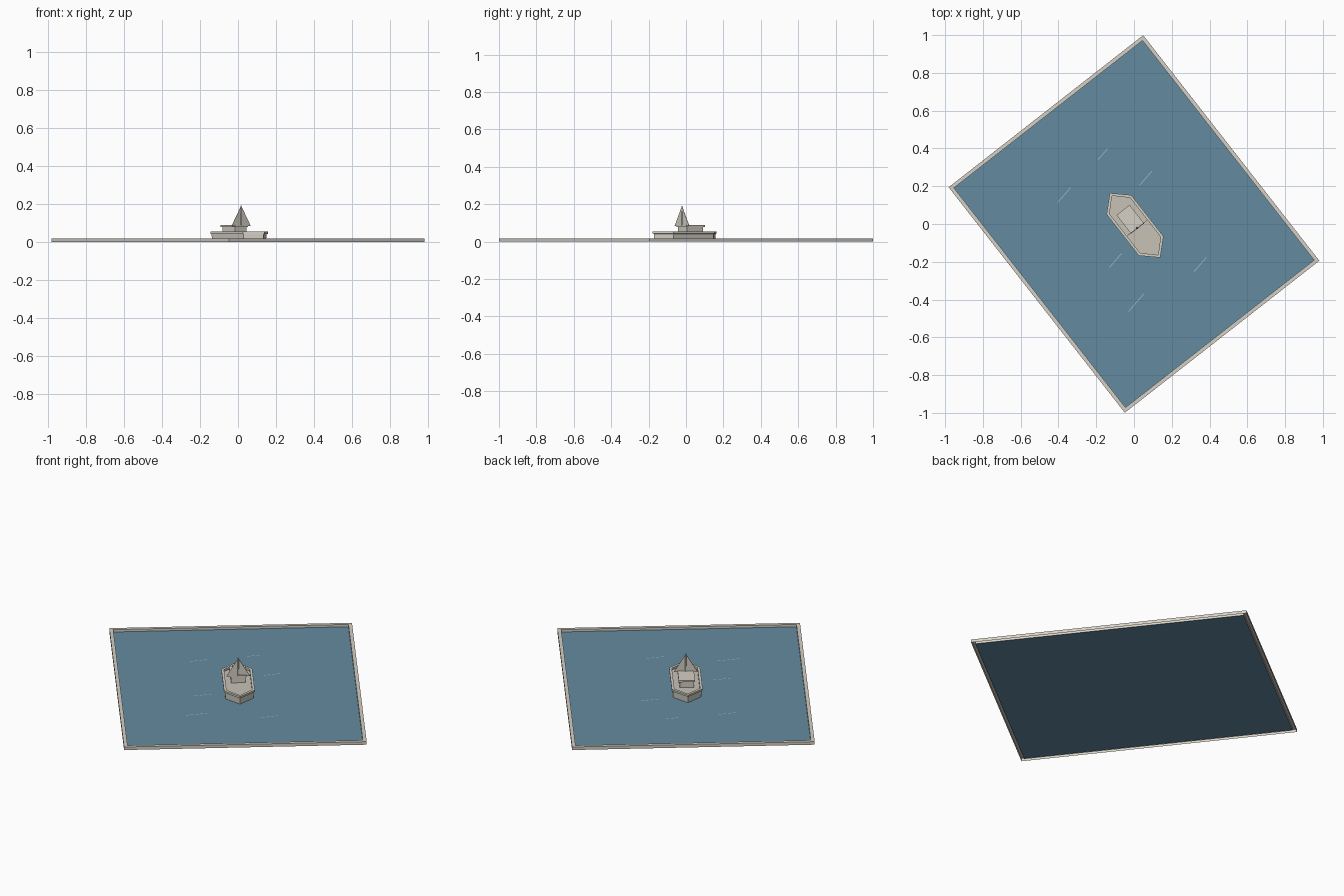
import bpy, bmesh, math
from mathutils import Matrix, Vector

if "Cube" in bpy.data.objects:
    bpy.data.objects.remove(bpy.data.objects["Cube"])

ROT = Matrix.Rotation(math.radians(-52), 4, 'Z')   # whole model is turned on the grid


def material(name, rgb):
    m = bpy.data.materials.new(name)
    m.diffuse_color = (*rgb, 1)
    m.use_nodes = True
    m.node_tree.nodes["Principled BSDF"].inputs["Base Color"].default_value = m.diffuse_color
    return m


STONE = material("pale_stone", (0.66, 0.63, 0.56))
DECK = material("deck_tan", (0.58, 0.54, 0.47))
WATER = material("water_blue", (0.127, 0.258, 0.352))
FOAM = material("ripple_white", (0.35, 0.5, 0.6))


def finish(name, bm, mat, rot=ROT):
    me = bpy.data.meshes.new(name)
    bm.transform(rot)
    bm.normal_update()
    bm.to_mesh(me)
    bm.free()
    me.materials.append(mat)
    ob = bpy.data.objects.new(name, me)
    bpy.context.collection.objects.link(ob)
    return ob


def loft(name, rings, mat, bottom=False, top=False):
    """Skin a stack of (outline, z) rings, optionally capping the ends."""
    bm = bmesh.new()
    rows = [[bm.verts.new((x, y, z)) for x, y in pts] for pts, z in rings]
    n = len(rows[0])
    for a, b in zip(rows, rows[1:]):
        for i in range(n):
            j = (i + 1) % n
            bm.faces.new((a[i], a[j], b[j], b[i]))
    if bottom:
        bm.faces.new(rows[0][::-1])
    if top:
        bm.faces.new(rows[-1])
    return finish(name, bm, mat)


def rect(x0, x1, y):
    return [(x0, -y), (x1, -y), (x1, y), (x0, y)]


def hull(d):
    """Hexagonal hull outline, shrunk by d."""
    s, t = 0.083 - d, 0.217 - 1.3 * d
    c, k = 0.009, 0.139 - 0.55 * d
    return [(c + t, 0), (c + k, s), (c - k, s), (c - t, 0), (c - k, -s), (c + k, -s)]


# Basin kerb, open underneath, and the water sheet
L, W, K = 0.7575, 0.6535, 0.02
outer, inner = rect(-L, L, W), rect(-L + K, L - K, W - K)
loft("basin_kerb", [(outer, 0), (outer, 0.018), (inner, 0.018), (inner, 0.0)], STONE)
loft("water", [(inner, 0.004)], WATER, top=True)

# Ripples lying on the water (already in grid coordinates)
bm = bmesh.new()
for x, y, l in [(-0.165, 0.37, 0.08), (-0.37, 0.153, 0.105), (0.062, 0.242, 0.1),
                (-0.098, -0.193, 0.1), (0.35, -0.215, 0.1), (0.013, -0.415, 0.125)]:
    m = (Matrix.Translation((x, y, 0.005)) @ Matrix.Rotation(math.radians(49), 4, 'Z')
         @ Matrix.Diagonal((l, 0.004, 1, 1)))
    bmesh.ops.create_grid(bm, x_segments=1, y_segments=1, size=0.5, matrix=m)
finish("ripples", bm, FOAM, Matrix.Identity(4))

# Hull with overhanging rail and recessed deck
loft("hull", [(hull(0.008), 0.004), (hull(0.006), 0.042), (hull(0), 0.043),
              (hull(0), 0.054), (hull(0.014), 0.054), (hull(0.014), 0.042)], STONE)
loft("deck", [(hull(0.014), 0.042)], DECK, top=True)

# Cabin with a slightly overhanging flat roof
walls = rect(-0.084, 0.024, 0.038)
loft("cabin_walls", [(walls, 0.042), (walls, 0.078)], STONE)
roof = rect(-0.094, 0.031, 0.044)
loft("cabin_roof", [(roof, 0.078), (roof, 0.088)], STONE, bottom=True, top=True)

# Thin triangular sail set across the cabin front, with its mast
bm = bmesh.new()
tri = [(-0.064, 0.083), (0.064, 0.083), (0.0, 0.19)]
face = bm.faces.new([bm.verts.new((0.026, y, z)) for y, z in tri])
ext = bmesh.ops.extrude_face_region(bm, geom=[face])
bmesh.ops.translate(bm, vec=Vector((0.002, 0, 0)),
                    verts=[g for g in ext["geom"] if isinstance(g, bmesh.types.BMVert)])
bmesh.ops.recalc_face_normals(bm, faces=bm.faces)
finish("sail", bm, STONE)
bm = bmesh.new()
bmesh.ops.create_cone(bm, cap_ends=True, segments=6, radius1=0.006, radius2=0.003,
                      depth=0.105, matrix=Matrix.Translation((0.027, 0, 0.1385)))
finish("mast", bm, STONE)
